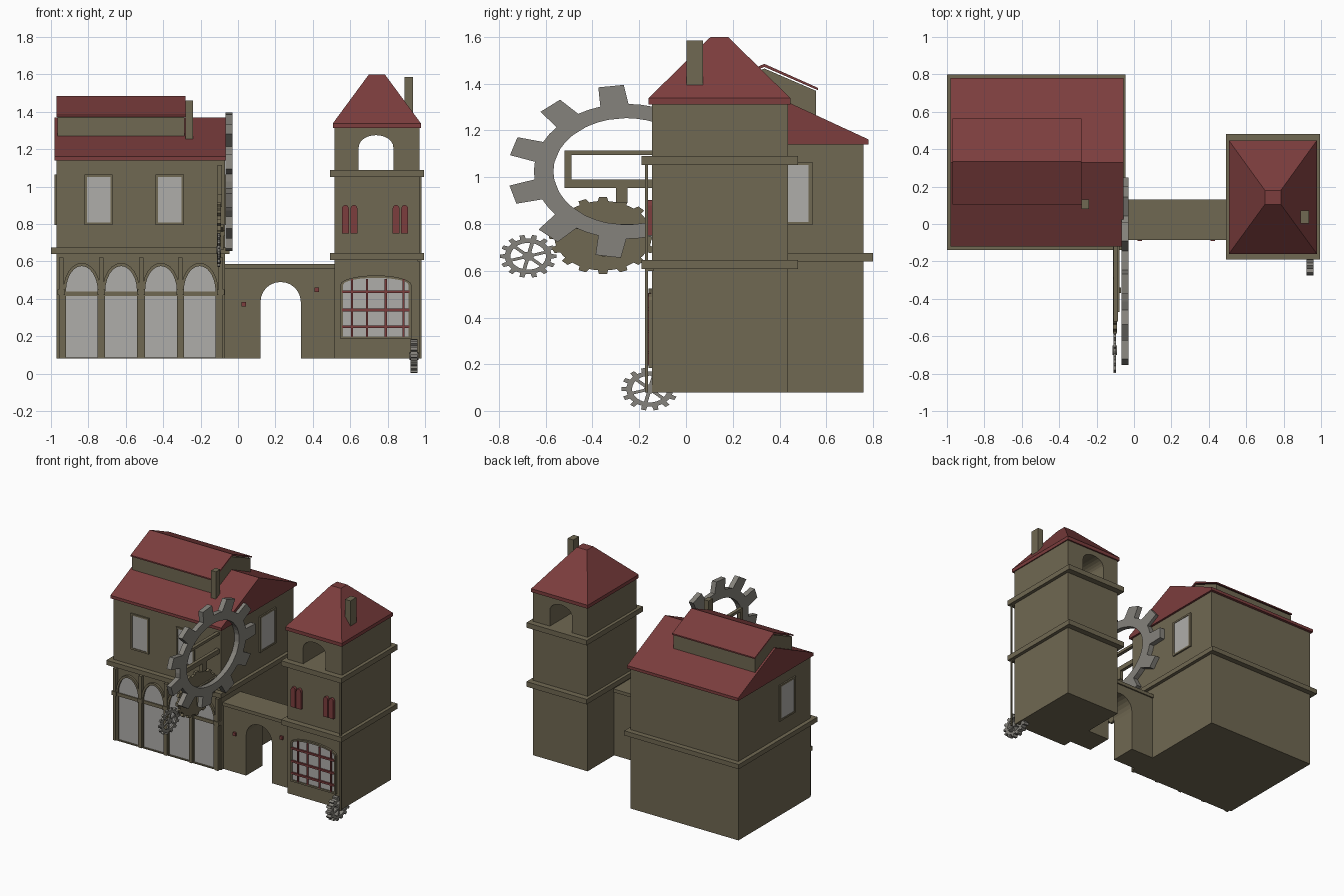
import bpy, bmesh, math
from math import sin, cos, pi, radians

cube = bpy.data.objects.get("Cube")
if cube:
    bpy.data.objects.remove(cube, do_unlink=True)


def material(name, r, g, b):
    m = bpy.data.materials.new(name)
    m.use_nodes = True
    m.diffuse_color = (r, g, b, 1)
    m.node_tree.nodes["Principled BSDF"].inputs["Base Color"].default_value = (r, g, b, 1)
    return m


WALL = material("olive_stone", .162, .138, .084)
RED = material("roof_red", .2, .047, .047)
GLASS = material("pale_glass", .43, .42, .4)
METAL = material("gear_grey", .235, .225, .2)


def finish(name, bm, mat):
    bmesh.ops.recalc_face_normals(bm, faces=bm.faces)
    me = bpy.data.meshes.new(name)
    bm.to_mesh(me)
    bm.free()
    me.materials.append(mat)
    ob = bpy.data.objects.new(name, me)
    bpy.context.collection.objects.link(ob)
    return ob


def place(axis, p, t):
    return (t, p[0], p[1]) if axis == "x" else (p[0], t, p[1])


def prism(name, pts, axis, lo, hi, mat):
    """Extrude a flat outline along x or y."""
    bm = bmesh.new()
    a = [bm.verts.new(place(axis, p, lo)) for p in pts]
    b = [bm.verts.new(place(axis, p, hi)) for p in pts]
    bm.faces.new(a)
    bm.faces.new(b[::-1])
    for i in range(len(pts)):
        j = (i + 1) % len(pts)
        bm.faces.new((a[i], a[j], b[j], b[i]))
    return finish(name, bm, mat)


def ring(name, outer, inner, axis, lo, hi, mat):
    """Extrude the band between two outlines of equal length."""
    bm = bmesh.new()
    loops = [[bm.verts.new(place(axis, p, t)) for p in pts]
             for pts, t in ((outer, lo), (outer, hi), (inner, hi), (inner, lo))]
    for k in range(4):
        u, v = loops[k], loops[(k + 1) % 4]
        for i in range(len(outer)):
            j = (i + 1) % len(outer)
            bm.faces.new((u[i], u[j], v[j], v[i]))
    return finish(name, bm, mat)


def box(name, x0, x1, y0, y1, z0, z1, mat):
    return prism(name, [(x0, z0), (x1, z0), (x1, z1), (x0, z1)], "y", y0, y1, mat)


def rect(u0, u1, v0, v1):
    return [(u0, v0), (u0, v1), (u1, v1), (u1, v0)]


def arch(cx, w, z0, spring, top, n=12):
    arc = [(cx - w / 2 * cos(pi * i / n), spring + (top - spring) * sin(pi * i / n))
           for i in range(n + 1)]
    return [(cx - w / 2, z0)] + arc + [(cx + w / 2, z0)]


def gear_outline(cy, cz, ry, rz, teeth, root, start=0.0):
    pts = []
    step = 2 * pi / teeth
    for i in range(teeth):
        a = radians(start) + i * step
        for f, r in ((-.27, root), (-.19, 1), (.19, 1), (.27, root), (.5, root)):
            t = a + f * step
            pts.append((cy + ry * r * cos(t), cz + rz * r * sin(t)))
    return pts


def scaled_to(pts, cy, cz, ry, rz):
    """Inner outline at the same angles as a gear outline."""
    out = []
    for y, z in pts:
        t = math.atan2((z - cz) / rz, (y - cy) / ry)
        out.append((cy + ry * cos(t), cz + rz * sin(t)))
    return out


def spoked_gear(name, cy, cz, x0, x1):
    ry, rz = .122, .092
    outer = gear_outline(cy, cz, ry, rz, 14, .82)
    ring(name + "_rim", outer, scaled_to(outer, cy, cz, ry * .62, rz * .62), "x", x0, x1, METAL)
    hub = [(cy + .025 * cos(pi * i / 6), cz + .02 * sin(pi * i / 6)) for i in range(12)]
    prism(name + "_hub", hub, "x", x0 - .004, x1 + .004, METAL)
    for i in range(6):
        a = pi * i / 3 + .3
        c, s, w = cos(a), sin(a), .008
        pts = [(cy + (d * c - e * s) * ry / .122, cz + (d * s + e * c) * rz / .122)
               for d, e in ((0, -w), (.085, -w), (.085, w), (0, w))]
        prism(name + "_spoke", pts, "x", x0 + .002, x1 - .002, METAL)


# House body, ledge and gabled roof
box("house_body", -.97, -.07, -.1, .76, .08, 1.15, WALL)
box("house_ledge", -1, -.045, -.14, .8, .64, .675, WALL)
prism("house_roof", [(-.12, 1.14), (.78, 1.14), (.78, 1.162), (.33, 1.37), (-.12, 1.162)],
      "x", -.98, -.055, RED)

# Raised roof section and chimney
prism("upper_roof_walls", [(.115, 1.2), (.555, 1.2), (.555, 1.37), (.335, 1.465), (.115, 1.37)],
      "x", -.965, -.285, WALL)
prism("upper_roof", [(.105, 1.372), (.335, 1.472), (.565, 1.372), (.565, 1.382),
                     (.335, 1.485), (.105, 1.382)], "x", -.97, -.28, RED)
box("house_chimney", -.28, -.24, .08, .13, 1.24, 1.46, WALL)

# Arcade of tall arched windows with pilasters
for cx in (-.835, -.625, -.412, -.205):
    prism("arcade_glass", arch(cx, .17, .085, .44, .575), "y", -.106, -.098, GLASS)
    ring("arcade_frame", arch(cx, .2, .08, .44, .592), arch(cx, .17, .087, .44, .575),
         "y", -.118, -.098, WALL)
    box("arcade_transom", cx - .09, cx + .09, -.114, -.1, .415, .44, WALL)
for cx in (-.945, -.73, -.518, -.308, -.092):
    box("pilaster", cx - .012, cx + .012, -.125, -.1, .08, .62, WALL)
    box("pilaster_cap", cx - .02, cx + .02, -.13, -.1, .42, .45, WALL)

# Upper house windows, front and both ends
for cx in (-.745, -.365):
    prism("front_glass", rect(cx - .065, cx + .065, .805, 1.055), "y", -.106, -.098, GLASS)
    ring("front_window_frame", rect(cx - .075, cx + .075, .795, 1.065),
         rect(cx - .062, cx + .062, .808, 1.052), "y", -.11, -.098, WALL)
for x, cy in ((-.07, .445), (-.97, .185)):
    prism("side_glass", rect(cy - .08, cy + .08, .805, 1.055), "x", x - .007, x + .007, GLASS)
    ring("side_window_frame", rect(cy - .095, cy + .095, .795, 1.065),
         rect(cy - .078, cy + .078, .808, 1.052), "x", x - .011, x + .011, WALL)

# Bridge with an arched passage
hole = arch(.228, .215, .08, .385, .49)
prism("bridge_wall", [(-.07, .08), (-.07, .57), (.515, .57), (.515, .08)] + hole[::-1],
      "y", -.075, .12, WALL)
box("bridge_deck", -.07, .515, -.085, .13, .56, .585, WALL)
for x, z in ((.03, .372), (.42, .448)):
    box("bridge_lamp", x - .012, x + .012, -.09, -.07, z - .012, z + .012, RED)

# Tower with an open belfry
box("tower_body", .515, .97, -.145, .436, .08, 1.085, WALL)
opening = arch(.738, .185, 1.08, 1.21, 1.275)
prism("belfry", [(.515, 1.08), (.515, 1.32), (.97, 1.32), (.97, 1.08)] + opening[::-1],
      "y", -.145, .436, WALL)
for z in (.607, 1.052):
    box("tower_ledge", .492, .995, -.19, .48, z, z + .038, WALL)

# Hipped tower roof with a flat top
bm = bmesh.new()
levels = ((.507, .978, -.16, .447, 1.312), (.507, .978, -.16, .447, 1.338),
          (.7, .785, .105, .18, 1.6))
rows = [[bm.verts.new(p) for p in ((a, c, z), (b, c, z), (b, d, z), (a, d, z))]
        for a, b, c, d, z in levels]
bm.faces.new(rows[0][::-1])
bm.faces.new(rows[-1])
for lo, hi in zip(rows, rows[1:]):
    for i in range(4):
        j = (i + 1) % 4
        bm.faces.new((lo[i], lo[j], hi[j], hi[i]))
finish("tower_roof", bm, RED)
box("tower_chimney", .89, .936, .003, .072, 1.38, 1.585, WALL)

# Tower shop window with red bars
prism("shop_glass", arch(.737, .36, .195, .475, .515), "y", -.152, -.143, GLASS)
ring("shop_frame", arch(.737, .38, .185, .475, .525), arch(.737, .35, .198, .475, .512),
     "y", -.16, -.143, WALL)
for x in (.61, .69, .79, .885):
    box("window_bar", x - .006, x + .006, -.162, -.15, .195, .505, RED)
for z in (.25, .34, .437):
    box("window_bar", .557, .917, -.165, -.15, z - .007, z + .007, RED)

# Shutters
for cx in (.597, .868):
    for s in (-1, 1):
        x = cx + s * .023
        prism("shutter", arch(x, .038, .75, .88, .902, 6), "y", -.165, -.143, RED)

# Drain pipe on the tower corner
box("drain_pipe", .97, .98, -.175, -.163, .08, 1.06, WALL)
box("pipe_clip", .96, .98, -.175, -.14, .6, .61, WALL)

# Great gear beside the house
cy, cz, ry, rz = -.255, 1.025, .507, .37
outer = gear_outline(cy, cz, ry, rz, 11, .78, 97.5)
ring("great_gear", outer, scaled_to(outer, cy, cz, ry * .615, rz * .615), "x", -.068, -.03, METAL)

# Drive gears and their bracket
prism("drive_gear", gear_outline(-.355, .75, .232, .165, 16, .9), "x", -.112, -.092, WALL)
ring("gear_bracket", rect(-.52, -.08, .955, 1.115), rect(-.49, -.1, .99, 1.095),
     "x", -.11, -.085, WALL)
box("bracket_stem", -.11, -.085, -.3, -.25, .89, .96, WALL)
box("drive_axle", -.1, -.07, -.37, -.34, .735, .765, WALL)
prism("drive_lever", [(-.47, .8), (-.12, .8), (-.12, .77), (-.25, .76), (-.28, .67),
                      (-.36, .66), (-.37, .76), (-.47, .78)], "x", -.09, -.078, WALL)
spoked_gear("outer_gear", -.675, .662, -.11, -.096)
spoked_gear("tower_gear", -.155, .094, .922, .96)
